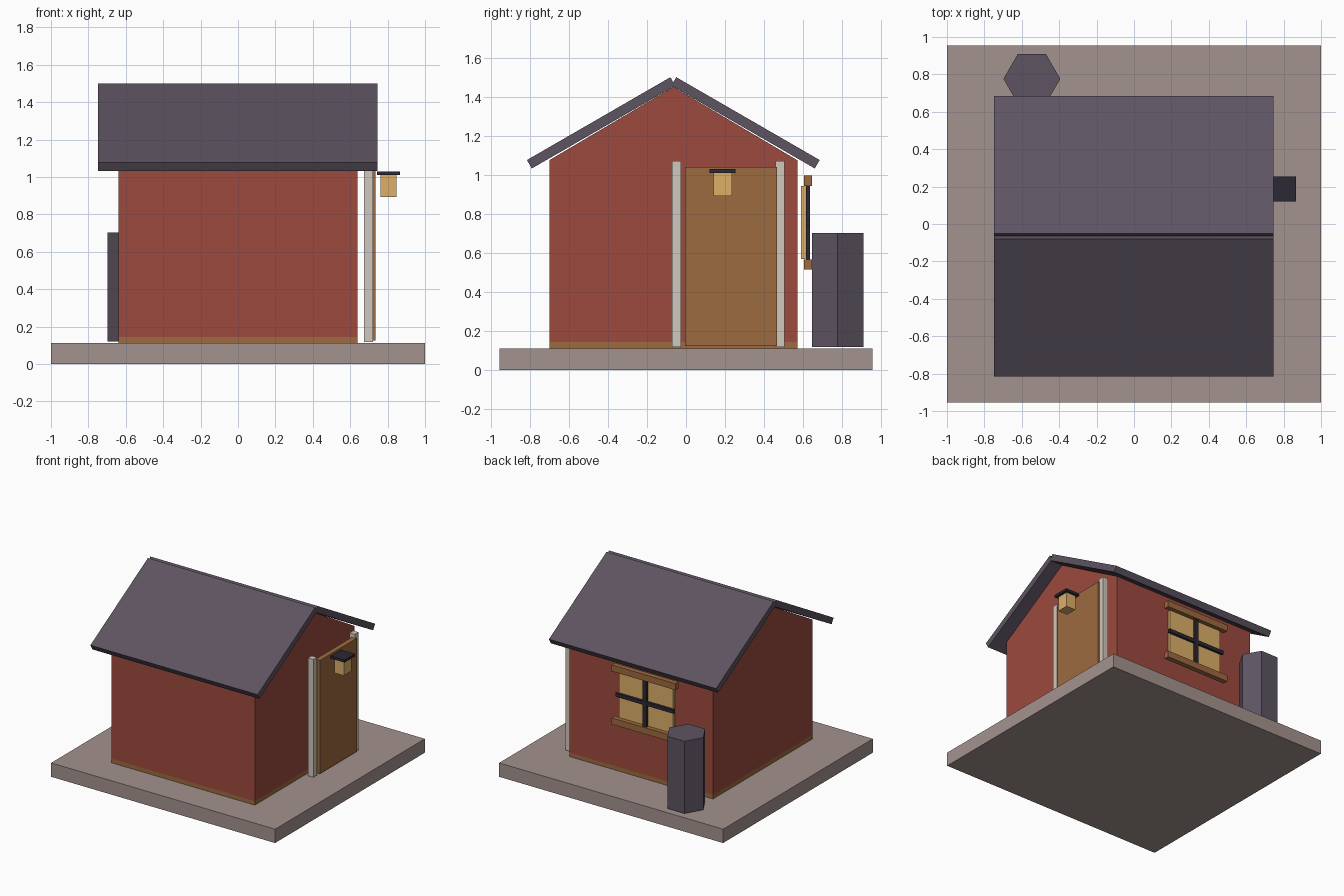
import bpy, math

if "Cube" in bpy.data.objects:
    bpy.data.objects.remove(bpy.data.objects["Cube"])

def material(name, rgb):
    m = bpy.data.materials.new(name)
    m.diffuse_color = (*rgb, 1)
    m.use_nodes = True
    m.node_tree.nodes["Principled BSDF"].inputs["Base Color"].default_value = m.diffuse_color
    return m

STONE = material("stone", (0.37, 0.29, 0.27))
RED = material("red_wall", (0.33, 0.068, 0.048))
WOOD = material("wood", (0.34, 0.145, 0.05))
SLATE = material("slate", (0.11, 0.088, 0.12))
GLOW = material("warm_glass", (0.72, 0.43, 0.14))
DARK = material("dark_metal", (0.025, 0.021, 0.034))
PALE = material("pale_trim", (0.64, 0.58, 0.51))

def mesh_object(name, verts, faces, mat):
    me = bpy.data.meshes.new(name)
    me.from_pydata(verts, [], faces)
    me.materials.append(mat)
    ob = bpy.data.objects.new(name, me)
    bpy.context.collection.objects.link(ob)
    return ob

def prism_x(name, profile, x0, x1, mat):
    """Extrude a counter-clockwise (y, z) profile along x."""
    n = len(profile)
    verts = [(x, y, z) for x in (x0, x1) for y, z in profile]
    faces = [tuple(reversed(range(n))), tuple(range(n, 2 * n))]
    faces += [(i, (i + 1) % n, n + (i + 1) % n, n + i) for i in range(n)]
    return mesh_object(name, verts, faces, mat)

def box(name, x, y, z, mat):
    """Box from (min, max) ranges."""
    profile = [(y[0], z[0]), (y[1], z[0]), (y[1], z[1]), (y[0], z[1])]
    return prism_x(name, profile, x[0], x[1], mat)

# Ground slab
box("base_slab", (-1, 1), (-0.955, 0.955), (0, 0.112), STONE)

# House body: plinth, walls and gable share one footprint
WX, WY, RIDGE = (-0.64, 0.64), (-0.70, 0.57), -0.065
box("plinth", WX, WY, (0.112, 0.145), WOOD)
box("walls", WX, WY, (0.145, 1.075), RED)
prism_x("gable", [(WY[0], 1.075), (WY[1], 1.075), (RIDGE, 1.45)], *WX, RED)

# Roof: two thick slabs pitched at 30 degrees, mirrored about the ridge
c, s = math.cos(math.radians(30)), math.sin(math.radians(30))
LENGTH, THICK = 0.848, 0.05
top = (0.015, 1.50)
eave = (top[0] + LENGTH * c, top[1] - LENGTH * s)
slab = [top, (top[0] - THICK * s, top[1] - THICK * c),
        (eave[0] - THICK * s, eave[1] - THICK * c), eave]
prism_x("roof_back", [(RIDGE + y, z) for y, z in slab], -0.748, 0.745, SLATE)
prism_x("roof_front", [(RIDGE - y, z) for y, z in reversed(slab)], -0.748, 0.745, SLATE)

# Door and its posts on the right side
box("door", (0.695, 0.735), (-0.005, 0.465), (0.125, 1.04), WOOD)
for i, y in enumerate((-0.048, 0.482)):
    box(f"door_post_{i + 1}", (0.675, 0.722), (y - 0.023, y + 0.023), (0.118, 1.07), PALE)

# Lantern
box("lantern_glass", (0.763, 0.847), (0.14, 0.235), (0.892, 1.01), GLOW)
box("lantern_cap", (0.743, 0.867), (0.121, 0.254), (1.01, 1.03), DARK)

# Back window: pane, crossing bars, head and sill
WC = -0.073
def span(half):
    return (WC - half, WC + half)
box("window_pane", span(0.24), (0.59, 0.613), (0.57, 0.943), GLOW)
box("window_bar_upright", span(0.017), (0.615, 0.634), (0.565, 0.95), DARK)
box("window_bar_level", span(0.26), (0.615, 0.634), (0.742, 0.772), DARK)
for name, z in (("window_sill", 0.516), ("window_head", 0.944)):
    box(name, span(0.285), (0.604, 0.645), (z, z + 0.052), WOOD)

# Six-sided barrel behind the house
bpy.ops.mesh.primitive_cylinder_add(vertices=6, radius=0.152, depth=0.583,
                                    location=(-0.546, 0.776, 0.4105),
                                    rotation=(0, 0, math.radians(30)))
barrel = bpy.context.object
barrel.name = "barrel"
barrel.data.materials.append(SLATE)
